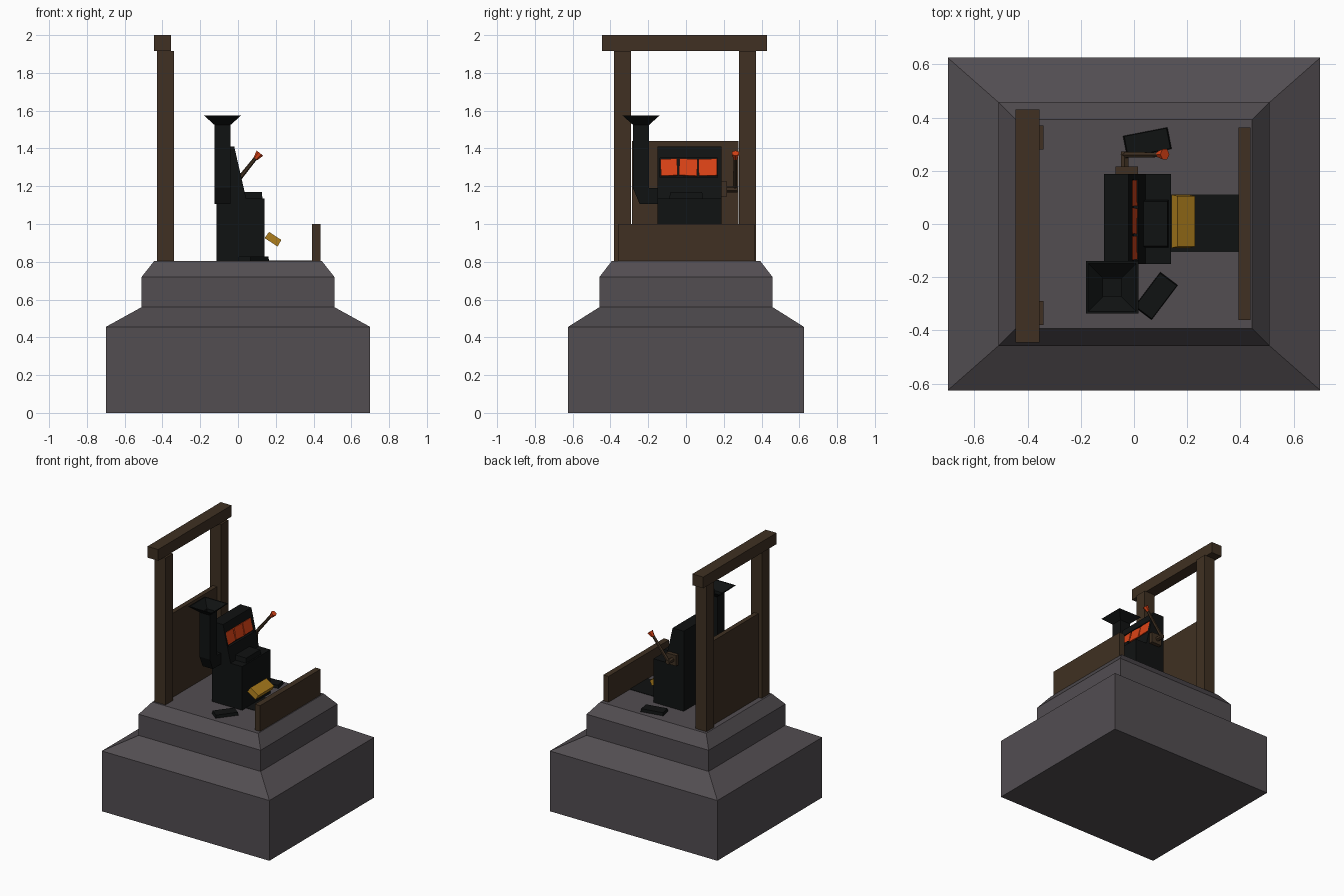
import bpy, bmesh
from math import radians
from mathutils import Matrix, Vector

if "Cube" in bpy.data.objects:
    bpy.data.objects.remove(bpy.data.objects["Cube"])


def mat(name, rgb):
    m = bpy.data.materials.new(name)
    m.diffuse_color = (*rgb, 1)
    m.use_nodes = True
    m.node_tree.nodes["Principled BSDF"].inputs["Base Color"].default_value = m.diffuse_color
    return m


STONE = mat("stone", (0.085, 0.075, 0.083))
WOOD = mat("wood", (0.05, 0.03, 0.016))
BLACK = mat("black_metal", (0.005, 0.006, 0.006))
RED = mat("red", (0.7, 0.055, 0.008))
GOLD = mat("gold", (0.4, 0.2, 0.012))


def finish(bm, name, material):
    bmesh.ops.recalc_face_normals(bm, faces=bm.faces)
    me = bpy.data.meshes.new(name)
    bm.to_mesh(me)
    bm.free()
    ob = bpy.data.objects.new(name, me)
    me.materials.append(material)
    bpy.context.collection.objects.link(ob)
    return ob


def box(name, x, y, z, material, taper=1.0, rot=(0, 0, 0)):
    """Box from (min, max) ranges; taper scales the top; rot in degrees about the centre."""
    bm = bmesh.new()
    bmesh.ops.create_cube(bm, size=1)
    for v in bm.verts:
        t = taper if v.co.z > 0 else 1
        v.co = Vector((v.co.x * t * (x[1] - x[0]), v.co.y * t * (y[1] - y[0]), v.co.z * (z[1] - z[0])))
    ob = finish(bm, name, material)
    ob.location = [(r[0] + r[1]) / 2 for r in (x, y, z)]
    ob.rotation_euler = [radians(a) for a in rot]
    return ob


def prism(name, profile, a, b, axis, material):
    """Extrude a profile along x (profile in y,z) or y (profile in x,z)."""
    bm = bmesh.new()
    put = (lambda p, d: (d, *p)) if axis == "x" else (lambda p, d: (p[0], d, p[1]))
    f = bm.faces.new([bm.verts.new(put(p, a)) for p in profile])
    ext = bmesh.ops.extrude_face_region(bm, geom=[f])["geom"]
    step = Vector((b - a, 0, 0) if axis == "x" else (0, b - a, 0))
    bmesh.ops.translate(bm, vec=step, verts=[e for e in ext if isinstance(e, bmesh.types.BMVert)])
    return finish(bm, name, material)


def loft(name, rings, cx, cy, material):
    """Stack of rectangular rings (half x, half y, z), capped at both ends."""
    bm = bmesh.new()
    vs = [[bm.verts.new((cx + sx * hx, cy + sy * hy, z))
           for sx, sy in ((-1, -1), (1, -1), (1, 1), (-1, 1))] for hx, hy, z in rings]
    for r, s in zip(vs, vs[1:]):
        for i in range(4):
            j = (i + 1) % 4
            bm.faces.new((r[i], r[j], s[j], s[i]))
    bm.faces.new(vs[0])
    bm.faces.new(vs[-1])
    return finish(bm, name, material)


def rod(name, p, q, r1, r2, material, sides=6):
    p, q = Vector(p), Vector(q)
    bm = bmesh.new()
    bmesh.ops.create_cone(bm, cap_ends=True, segments=sides, radius1=r1, radius2=r2, depth=(q - p).length,
                          matrix=Matrix.Translation((p + q) / 2) @ (q - p).to_track_quat("Z", "Y").to_matrix().to_4x4())
    return finish(bm, name, material)


# Stepped stone plinth
loft("plinth", [(.70, .625, 0), (.70, .625, .455), (.51, .458, .56), (.51, .458, .72), (.443, .392, .805)],
     0, 0, STONE)

# Timber frame: posts, lintel, back panel, front board
for name, y in (("left_post", (-.38, -.29)), ("right_post", (.28, .37))):
    box(name, (-.43, -.34), y, (.80, 1.915), WOOD)
box("lintel", (-.445, -.355), (-.445, .43), (1.915, 2.0), WOOD)
box("back_panel", (-.405, -.37), (-.285, .277), (.80, 1.44), WOOD)
box("front_board", (.393, .437), (-.36, .363), (.80, 1.0), WOOD)

# Cabinet: lower body and leaning upper body with a sunken window
Y0, Y1 = -.15, .188


def face_x(z):
    return .035 - .055 * (z - 1.17) / .24


def slanted(name, z, y, back, front, material):
    prof = [(face_x(z[0]) - back, z[0]), (face_x(z[0]) - front, z[0]),
            (face_x(z[1]) - front, z[1]), (face_x(z[1]) - back, z[1])]
    return prism(name, prof, y[0], y[1], "y", material)


box("cabinet_base", (-.113, .14), (Y0, Y1), (.80, 1.135), BLACK)
prism("cabinet_top", [(-.113, 1.13), (face_x(1.13) - .018, 1.13), (face_x(1.41) - .018, 1.41), (-.113, 1.41)],
      Y0, Y1, "y", BLACK)
slanted("window_sill", (1.13, 1.245), (Y0, Y1), .02, 0, BLACK)
slanted("window_head", (1.35, 1.41), (Y0, Y1), .02, 0, BLACK)
slanted("window_left", (1.245, 1.35), (Y0, -.138), .02, 0, BLACK)
slanted("window_right", (1.245, 1.35), (.168, Y1), .02, 0, BLACK)
for i, (y, turn) in enumerate((((-.134, -.046), 2), ((-.036, .06), -3), ((.067, .164), 1))):
    x = face_x(1.3) - .013
    box(f"reel_{i + 1}", (x - .01, x + .01), y, (1.254, 1.344), RED, rot=(turn, -13, 0))
box("button_shelf", (.03, .13), (-.09, .092), (1.13, 1.17), BLACK, taper=.92)

# Tilted coin tray and floor mat
box("tray", (.145, .227), (-.09, .11), (.90, .94), GOLD, taper=.95, rot=(0, 33, 0))
box("floor_mat", (.13, .395), (-.105, .11), (.80, .808), BLACK)

# Flared chimney with an elbow into the cabinet
prism("chimney_elbow", [(-.281, 1.19), (-.245, 1.105), (-.145, 1.105), (-.145, 1.19)], -.125, -.039, "x", BLACK)
loft("chimney", [(.043, .043, 1.19), (.043, .043, 1.525), (.099, .099, 1.575), (.09, .09, 1.575),
                 (.034, .034, 1.525), (.034, .034, 1.35)], -.082, -.238, BLACK)

# Side lever
box("lever_mount", (-.07, .015), (.18, .217), (1.145, 1.225), WOOD)
rod("lever_axle", (-.035, .21, 1.185), (-.035, .272, 1.185), .017, .017, WOOD)
rod("lever_arm", (-.04, .26, 1.182), (.098, .26, 1.355), .013, .010, WOOD)
rod("lever_knob", (.092, .262, 1.345), (.116, .262, 1.375), .012, .022, RED)

# Loose slabs lying on the plinth
box("slab_back", (-.036, .136), (.265, .348), (.80, .828), BLACK, taper=.94, rot=(0, 0, 11))
box("slab_front", (.0, .165), (-.312, -.229), (.80, .828), BLACK, taper=.94, rot=(0, 0, 53))
